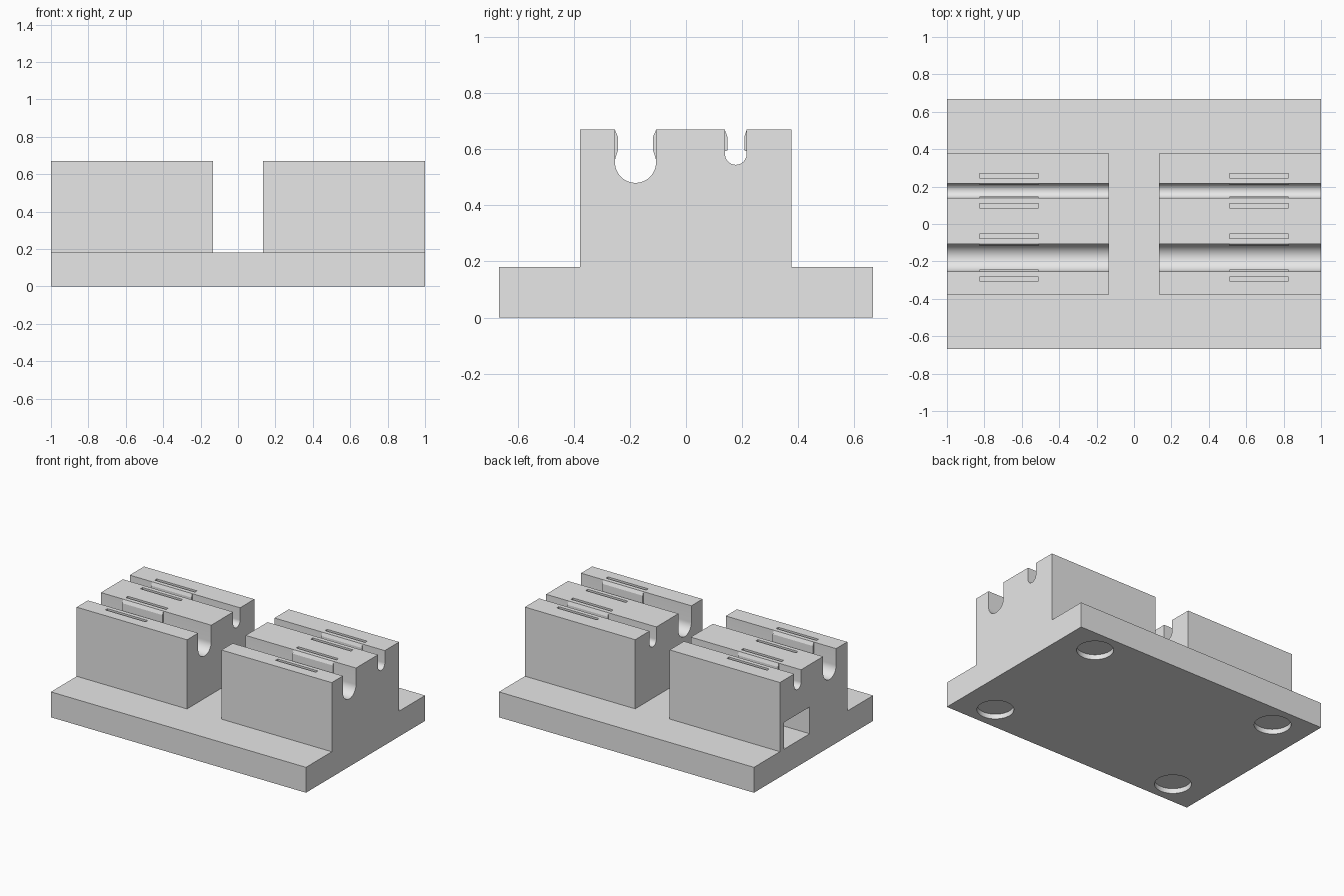
import bpy, bmesh, math

cube = bpy.data.objects.get("Cube")
if cube:
    bpy.data.objects.remove(cube, do_unlink=True)

grey = bpy.data.materials.new("light_grey")
grey.use_nodes = True
grey.diffuse_color = (0.8, 0.8, 0.8, 1)
grey.node_tree.nodes["Principled BSDF"].inputs["Base Color"].default_value = (0.8, 0.8, 0.8, 1)

BASE_TOP, TOP = 0.18, 0.67
GAP = 0.135                      # half the space between the two blocks
CLIP = (0.51, 0.825)             # span of the spring clips along x
# centre y, radius, centre z, clip bulge of each groove
GROOVES = [(0.1775, 0.0385, 0.583, 0.008), (-0.18, 0.073, 0.553, 0.01)]


def add_object(name, bm):
    bmesh.ops.recalc_face_normals(bm, faces=bm.faces)
    mesh = bpy.data.meshes.new(name)
    bm.to_mesh(mesh)
    bm.free()
    obj = bpy.data.objects.new(name, mesh)
    bpy.context.collection.objects.link(obj)
    mesh.materials.append(grey)
    return obj


def prism(name, profile, x0, x1):
    """Extrude a (y, z) outline along x."""
    bm = bmesh.new()
    face = bm.faces.new([bm.verts.new((x0, y, z)) for y, z in profile])
    new = bmesh.ops.extrude_face_region(bm, geom=[face])["geom"]
    verts = [v for v in new if isinstance(v, bmesh.types.BMVert)]
    bmesh.ops.translate(bm, verts=verts, vec=(x1 - x0, 0, 0))
    return add_object(name, bm)


def box(name, x, y, z):
    return prism(name, [(y[0], z[0]), (y[1], z[0]), (y[1], z[1]), (y[0], z[1])], *x)


def disc(name, x, y, radius, depth):
    bpy.ops.mesh.primitive_cylinder_add(vertices=48, radius=radius, depth=2 * depth,
                                        location=(x, y, 0))
    bpy.context.object.name = name
    return bpy.context.object


def cut(obj, cutters):
    bpy.context.view_layer.objects.active = obj
    for cutter in cutters:
        cutter.hide_render = True
        mod = obj.modifiers.new("cut", 'BOOLEAN')
        mod.operation, mod.solver, mod.object = 'DIFFERENCE', 'EXACT', cutter
        bpy.ops.object.modifier_apply(modifier=mod.name)
        bpy.data.objects.remove(cutter, do_unlink=True)


def smooth(obj):
    bpy.ops.object.select_all(action='DESELECT')
    obj.select_set(True)
    bpy.context.view_layer.objects.active = obj
    bpy.ops.object.shade_smooth_by_angle(angle=math.radians(30))


# Base plate with four round foot recesses underneath
base = box("base_plate", (-1, 1), (-0.667, 0.667), (0, BASE_TOP))
cut(base, [disc("foot_cutter", sx * 0.74, sy * 0.495, 0.118, 0.035)
           for sx in (-1, 1) for sy in (-1, 1)])
smooth(base)

# Block outline with two round-bottomed grooves open at the top
outline = [(-0.378, TOP), (-0.378, BASE_TOP), (0.376, BASE_TOP), (0.376, TOP)]
for cy, r, cz, bulge in GROOVES:
    outline.append((cy + r, TOP))
    outline += [(cy + r * math.cos(math.pi * i / 24), cz - r * math.sin(math.pi * i / 24))
                for i in range(25)]
    outline.append((cy - r, TOP))

for side, sign in (("left", 1), ("right", -1)):
    block = prism(side + "_block", outline, sign * GAP, sign)
    clip_x = sorted(sign * c for c in CLIP)
    cutters = []
    for size, (cy, r, cz, bulge) in zip(("small", "large"), GROOVES):
        for wall in (-1, 1):
            # Relief slot behind each spring wall
            ys = sorted(cy + wall * (r + d) for d in (0.03, 0.053))
            cutters.append(box("slot_cutter", clip_x, ys, (cz - r / 2, TOP + 0.1)))
            # Retaining bulge on the groove wall
            edge, tip, root = (cy + wall * (r + d) for d in (0, -bulge, 0.004))
            prism(f"{side}_{size}_clip_{'back' if wall > 0 else 'front'}",
                  [(root, TOP - 0.002), (edge, TOP - 0.002), (tip, TOP - 0.025),
                   (tip, TOP - 0.075), (edge, cz + 0.01), (root, cz + 0.01)], *clip_x)
    # Rectangular pocket in the outer end of the right block
    if side == "right":
        cutters.append(box("pocket_cutter", (-1.1, -0.4), (0.043, 0.333),
                           (BASE_TOP - 0.05, 0.37)))
    cut(block, cutters)
    smooth(block)
